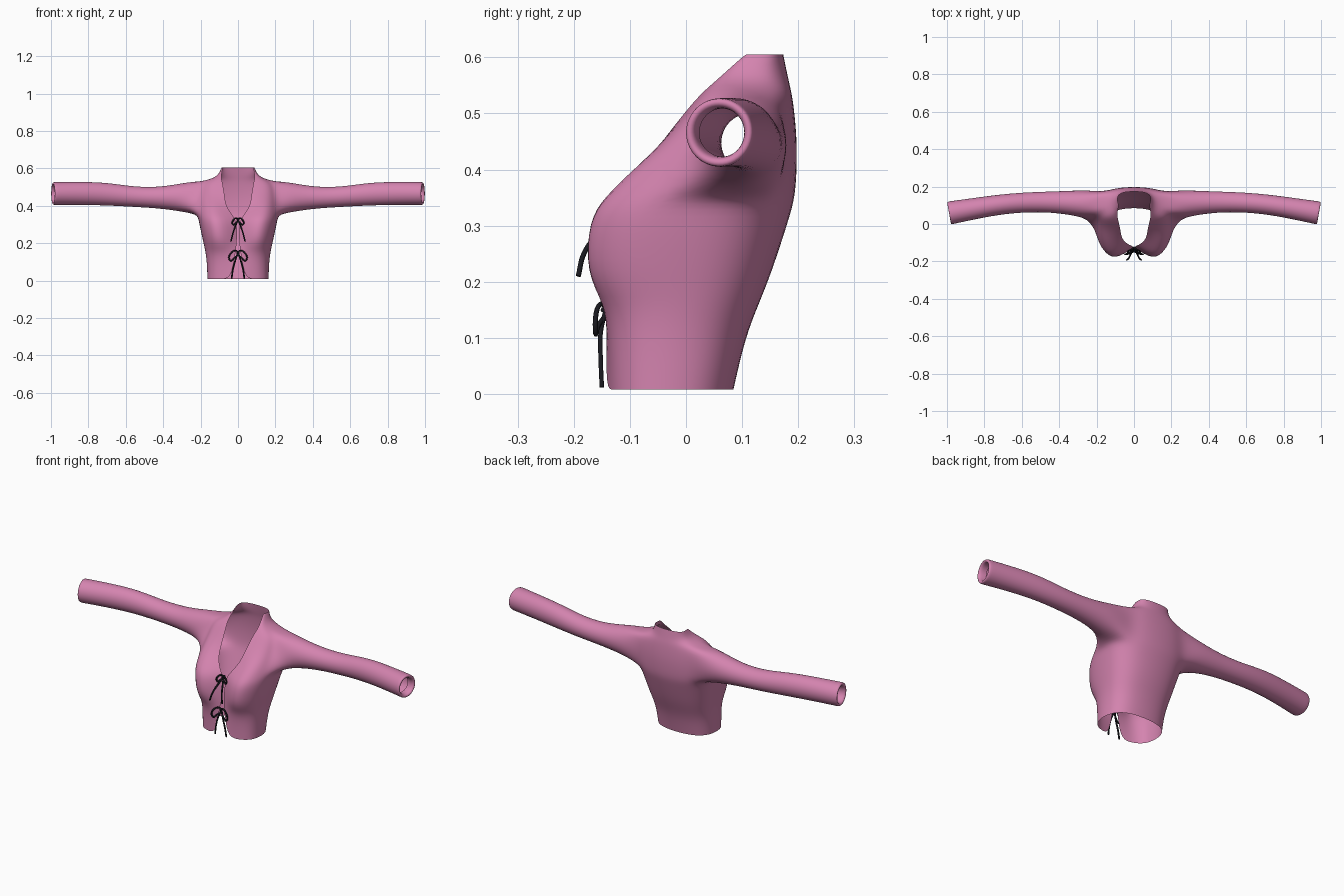
import bpy
import bmesh
from math import sin, cos, radians, copysign

if "Cube" in bpy.data.objects:
    bpy.data.objects.remove(bpy.data.objects["Cube"], do_unlink=True)


def material(name, rgb):
    mat = bpy.data.materials.new(name)
    mat.use_nodes = True
    mat.diffuse_color = (*rgb, 1)
    mat.node_tree.nodes["Principled BSDF"].inputs["Base Color"].default_value = (*rgb, 1)
    return mat


pink = material("pink cloth", (0.66, 0.23, 0.43))
black = material("black lace", (0.01, 0.01, 0.014))

# Body rows: z, front gap, edge y, front y, widest y, half width, back y
ROWS = [
    (0.008, 0.040, -0.142, -0.140, -0.03, 0.166, 0.087),
    (0.10, 0.022, -0.142, -0.148, -0.02, 0.169, 0.108),
    (0.16, 0.012, -0.140, -0.165, 0.0, 0.178, 0.132),
    (0.215, 0.006, -0.132, -0.214, 0.01, 0.191, 0.155),
    (0.31, 0.004, -0.118, -0.212, 0.03, 0.212, 0.186),
    (0.35, 0.030, -0.112, -0.180, 0.06, 0.218, 0.197),
    (0.40, 0.066, -0.080, -0.120, 0.08, 0.214, 0.20),
    (0.46, 0.072, -0.035, -0.037, 0.09, 0.208, 0.20),
    (0.53, 0.084, 0.020, 0.018, 0.10, 0.195, 0.192),
    (0.555, 0.092, 0.050, 0.048, 0.11, 0.108, 0.185),
    (0.605, 0.080, 0.105, 0.105, 0.14, 0.088, 0.174),
]
ANGLES = [-90, -65, -42, -22, 0, 22, 45, 67, 90]
HOLE_ROWS, HOLE_COLS = (5, 8), (3, 6)

# Sleeve sections: x, y, z, y radius, z radius, slant
SLEEVE = [
    (0.265, 0.108, 0.446, 0.077, 0.086, 0.0),
    (0.40, 0.117, 0.443, 0.060, 0.060, 0.0),
    (0.55, 0.118, 0.447, 0.055, 0.055, 0.05),
    (0.70, 0.107, 0.464, 0.055, 0.064, 0.1),
    (0.85, 0.083, 0.467, 0.058, 0.064, 0.15),
    (0.975, 0.061, 0.466, 0.063, 0.064, 0.18),
    (0.990, 0.058, 0.466, 0.063, 0.064, 0.18),
    (0.990, 0.058, 0.466, 0.044, 0.045, 0.18),
    (0.950, 0.066, 0.466, 0.044, 0.045, 0.18),
]


def power(v, p=0.8):
    return copysign(abs(v) ** p, v)


def body_point(row, angle):
    z, gap, edge, front, mid, width, back = row
    if angle == -90:
        return gap, edge, z
    c, s = power(max(cos(radians(angle)), 0)), power(sin(radians(angle)))
    if angle < 0:
        return gap + (width - gap) * c, mid + (mid - front) * s, z
    return (0 if angle == 90 else width * c), mid + (back - mid) * s, z


# Left half of the blouse, with an armhole left open in the side
bm = bmesh.new()
grid = [[bm.verts.new(body_point(r, a)) for a in ANGLES] for r in ROWS]
(r0, r1), (c0, c1) = HOLE_ROWS, HOLE_COLS
for r in range(len(ROWS) - 1):
    for c in range(len(ANGLES) - 1):
        if not (r0 <= r < r1 and c0 <= c < c1):
            bm.faces.new((grid[r][c], grid[r][c + 1], grid[r + 1][c + 1], grid[r + 1][c]))

# Sleeve grown from the armhole border, ending in a turned-in hem
ring = [grid[r0][c] for c in range(c0, c1)]
ring += [grid[r][c1] for r in range(r0, r1)]
ring += [grid[r1][c] for c in range(c1, c0, -1)]
ring += [grid[r][c0] for r in range(r1, r0, -1)]
n = len(ring)
for x, y, z, ry, rz, slant in SLEEVE:
    new = []
    for j in range(n):
        a = radians(-135 + 360 * j / n)
        dy = ry * cos(a)
        new.append(bm.verts.new((x + slant * dy, y + dy, z + rz * sin(a))))
    for j in range(n):
        k = (j + 1) % n
        bm.faces.new((ring[j], ring[k], new[k], new[j]))
    ring = new
bmesh.ops.recalc_face_normals(bm, faces=bm.faces)
mesh = bpy.data.meshes.new("blouse")
bm.to_mesh(mesh)
bm.free()
mesh.materials.append(pink)
blouse = bpy.data.objects.new("blouse", mesh)
bpy.context.collection.objects.link(blouse)
mirror = blouse.modifiers.new("mirror", "MIRROR")
mirror.use_clip = True
smooth = blouse.modifiers.new("smooth", "SUBSURF")
smooth.levels = smooth.render_levels = 2
for p in mesh.polygons:
    p.use_smooth = True


# Laces tied in bows across the front opening
def lace(name, points, closed=False):
    curve = bpy.data.curves.new(name, "CURVE")
    curve.dimensions = "3D"
    curve.bevel_depth = 0.0045
    curve.bevel_resolution = 1
    curve.resolution_u = 6
    spline = curve.splines.new("BEZIER")
    spline.bezier_points.add(len(points) - 1)
    for bp, co in zip(spline.bezier_points, points):
        bp.co = co
        bp.handle_left_type = bp.handle_right_type = "AUTO"
    spline.use_cyclic_u = closed
    curve.use_fill_caps = True
    curve.materials.append(black)
    bpy.context.collection.objects.link(bpy.data.objects.new(name, curve))


def bow(name, z, y, loop, drop, tail):
    for side, label in ((1, "left"), (-1, "right")):
        lace(f"{name}_{label}_loop", [
            (0, y, z), (side * loop * 0.6, y - 0.012, z + 0.008),
            (side * loop, y - 0.018, z - drop), (side * loop * 0.5, y - 0.014, z - drop * 0.7)], True)
        lace(f"{name}_{label}_tail", [(0, y, z)] + [(side * tx, ty, tz) for tx, ty, tz in tail])
    lace(f"{name}_knot", [(-0.007, y - 0.005, z), (0.007, y - 0.005, z)])


bow("upper_bow", 0.325, -0.125, 0.026, 0.025,
    [(0.016, -0.158, 0.285), (0.028, -0.182, 0.25), (0.038, -0.192, 0.21)])
bow("lower_bow", 0.15, -0.143, 0.042, 0.042,
    [(0.014, -0.152, 0.11), (0.027, -0.152, 0.06), (0.034, -0.150, 0.012)])
